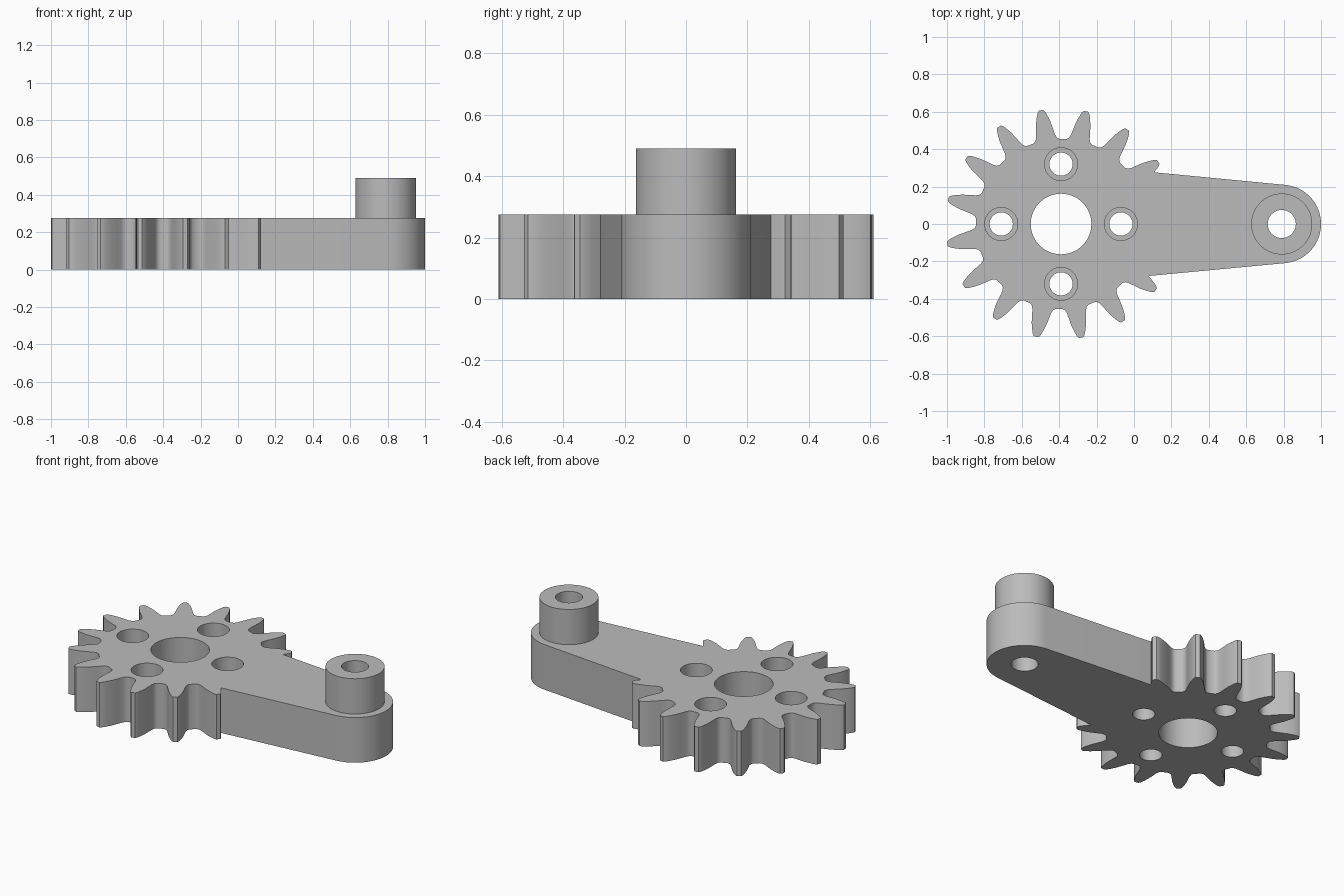
import bpy, bmesh
from math import radians, sin, cos, hypot, pi

cube = bpy.data.objects.get("Cube")
if cube:
    bpy.data.objects.remove(cube, do_unlink=True)

GEAR_X, PIN_X = -0.39, 0.79
THICK, TOP = 0.275, 0.49
PIN_HOLE = 0.075

steel = bpy.data.materials.new("grey metal")
steel.use_nodes = True
grey = (0.5, 0.5, 0.5, 1)
steel.diffuse_color = grey
steel.node_tree.nodes["Principled BSDF"].inputs["Base Color"].default_value = grey


def make_object(name, bm):
    bmesh.ops.recalc_face_normals(bm, faces=bm.faces)
    mesh = bpy.data.meshes.new(name)
    bm.to_mesh(mesh)
    bm.free()
    mesh.materials.append(steel)
    obj = bpy.data.objects.new(name, mesh)
    bpy.context.collection.objects.link(obj)
    return obj


def activate(obj):
    bpy.ops.object.select_all(action='DESELECT')
    obj.select_set(True)
    bpy.context.view_layer.objects.active = obj


def revolve(bm, x, y, profile, closed=False, steps=64):
    """Turn (radius, z) points round a vertical axis; cap the ends or close the loop."""
    rings = [[bm.verts.new((x + r * cos(2 * pi * i / steps), y + r * sin(2 * pi * i / steps), z))
              for i in range(steps)] for r, z in profile]
    pairs = list(zip(rings, rings[1:]))
    if closed:
        pairs.append((rings[-1], rings[0]))
    else:
        bm.faces.new(rings[0])
        bm.faces.new(rings[-1])
    for a, b in pairs:
        for i in range(steps):
            j = (i + 1) % steps
            bm.faces.new((a[i], a[j], b[j], b[i]))


# Outline: rounded arm end, then the teeth not swallowed by the arm
END_R, HUB_R = 0.21, 0.322
lean = (HUB_R - END_R) / (PIN_X - GEAR_X)
outline = [(PIN_X + END_R * cos(a), END_R * sin(a))
           for a in (radians(-84.5 + 169 * i / 32) for i in range(33))]


def outside_arm(x, y):
    return x < GEAR_X or abs(y) + lean * (x - GEAR_X) > HUB_R * hypot(1, lean)


# Half a tooth: radius and angle from its middle
flank = [(0.455, 8.8), (0.463, 7.2), (0.48, 6.1), (0.51, 5.2), (0.55, 4.1),
         (0.58, 3.0), (0.605, 2.0), (0.617, 1.1)]
tooth = [(r, -a) for r, a in flank] + flank[::-1]
outline.append((0.11, 0.276))
for k in range(14):
    for r, off in tooth:
        a = radians(32.5 + 22.5 * k + off)
        x, y = GEAR_X + r * cos(a), r * sin(a)
        if outside_arm(x, y):
            outline.append((x, y))
outline.append((0.078, -0.278))

bm = bmesh.new()
base = bm.faces.new([bm.verts.new((x, y, 0)) for x, y in outline])
top = bmesh.ops.extrude_face_region(bm, geom=[base])["geom"]
bmesh.ops.translate(bm, vec=(0, 0, THICK), verts=[v for v in top if isinstance(v, bmesh.types.BMVert)])
body = make_object("gear_arm", bm)

# Holes: bore, four stepped bolt holes, pin hole
bm = bmesh.new()
LOW, HIGH = -0.1, THICK + 0.1
revolve(bm, GEAR_X, 0, [(0.162, LOW), (0.162, HIGH)])
revolve(bm, PIN_X, 0, [(PIN_HOLE, LOW), (PIN_HOLE, HIGH)])
for dx, dy in ((1, 0), (0, 1), (-1, 0), (0, -1)):
    revolve(bm, GEAR_X + 0.32 * dx, 0.32 * dy,
            [(0.062, LOW), (0.062, 0.11), (0.088, 0.11), (0.088, HIGH)])
cutter = make_object("hole_cutter", bm)
cutter.hide_render = True

cut = body.modifiers.new("holes", 'BOOLEAN')
cut.operation = 'DIFFERENCE'
cut.solver = 'EXACT'
cut.object = cutter
activate(body)
bpy.ops.object.modifier_apply(modifier=cut.name)
bpy.data.objects.remove(cutter, do_unlink=True)

# Hollow boss on the arm end
bm = bmesh.new()
revolve(bm, PIN_X, 0, [(PIN_HOLE, THICK), (0.163, THICK), (0.163, TOP), (PIN_HOLE, TOP)], closed=True)
boss = make_object("boss", bm)

for obj in (body, boss):
    activate(obj)
    bpy.ops.object.shade_smooth_by_angle(angle=radians(30))
